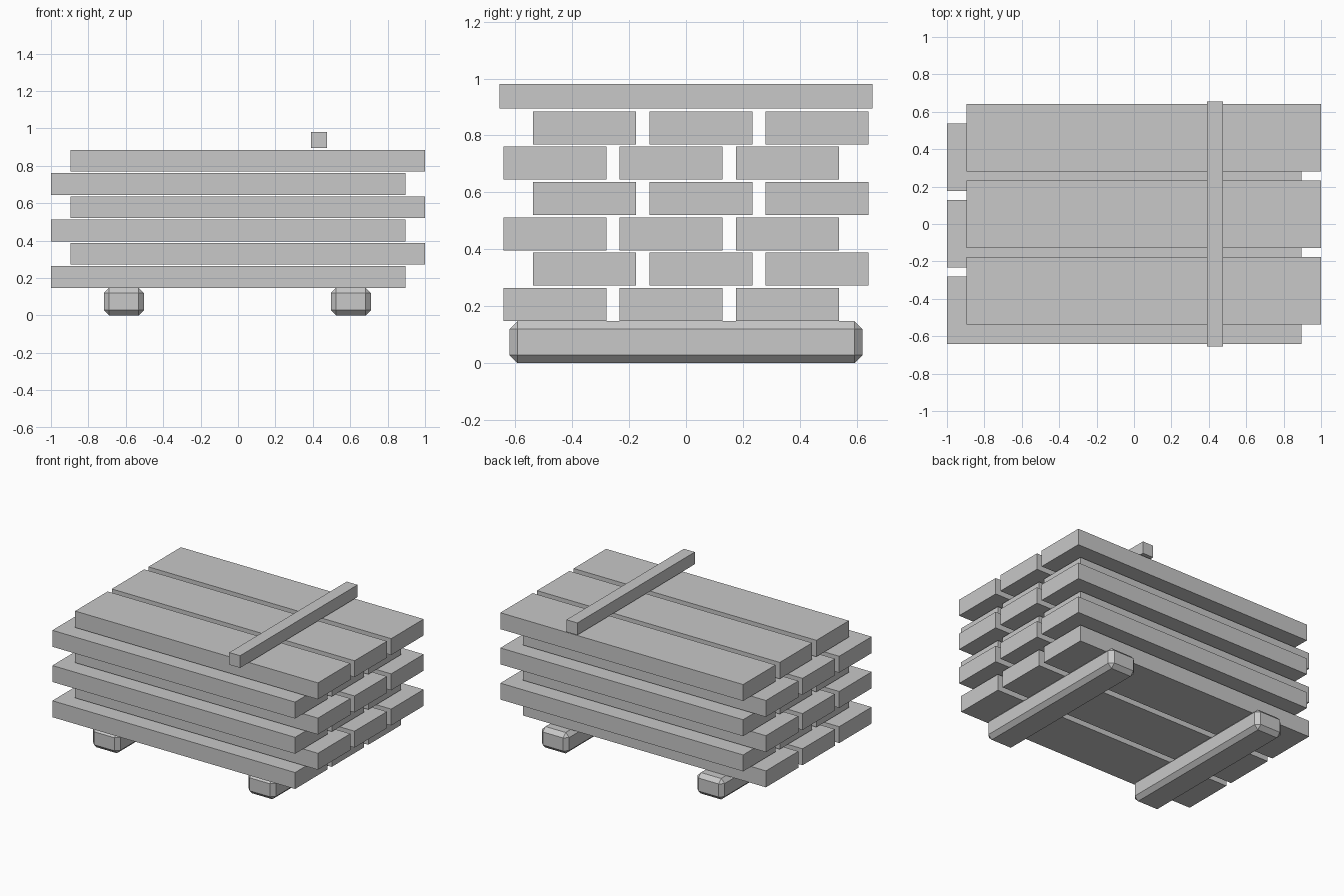
import bpy

if "Cube" in bpy.data.objects:
    bpy.data.objects.remove(bpy.data.objects["Cube"])

grey = bpy.data.materials.new("plain_grey")
grey.diffuse_color = (0.58, 0.58, 0.58, 1)
grey.use_nodes = True
grey.node_tree.nodes["Principled BSDF"].inputs["Base Color"].default_value = grey.diffuse_color


def box(name, x0, x1, y0, y1, z0, z1, bevel=0):
    """Box between two corners, with optional chamfered edges."""
    bpy.ops.mesh.primitive_cube_add(
        size=1, location=((x0 + x1) / 2, (y0 + y1) / 2, (z0 + z1) / 2))
    ob = bpy.context.object
    ob.name = name
    ob.scale = (x1 - x0, y1 - y0, z1 - z0)
    bpy.ops.object.transform_apply(location=False, rotation=False, scale=True)
    ob.data.materials.append(grey)
    if bevel:
        mod = ob.modifiers.new("chamfer", 'BEVEL')
        mod.width = bevel
        mod.segments = 1
    return ob


# Two chamfered bearers on the ground
for side, x in (("left", -0.61), ("right", 0.604)):
    box(f"{side}_bearer", x - 0.107, x + 0.107, -0.62, 0.62, 0, 0.148, 0.028)

# Six layers of three planks, alternately shifted in x and y
for layer in range(6):
    z = 0.148 + layer * 0.1242
    s = -1 if layer % 2 == 0 else 1
    for col in (-1, 0, 1):
        y = s * 0.052 + col * 0.4085
        x = s * 0.0525
        box(f"plank_layer{layer + 1}_{col + 2}", x - 0.9475, x + 0.9475,
            y - 0.181, y + 0.181, z, z + 0.116)

# Loose batten lying across the top
box("top_batten", 0.39, 0.475, -0.655, 0.655, 0.895, 0.981)
